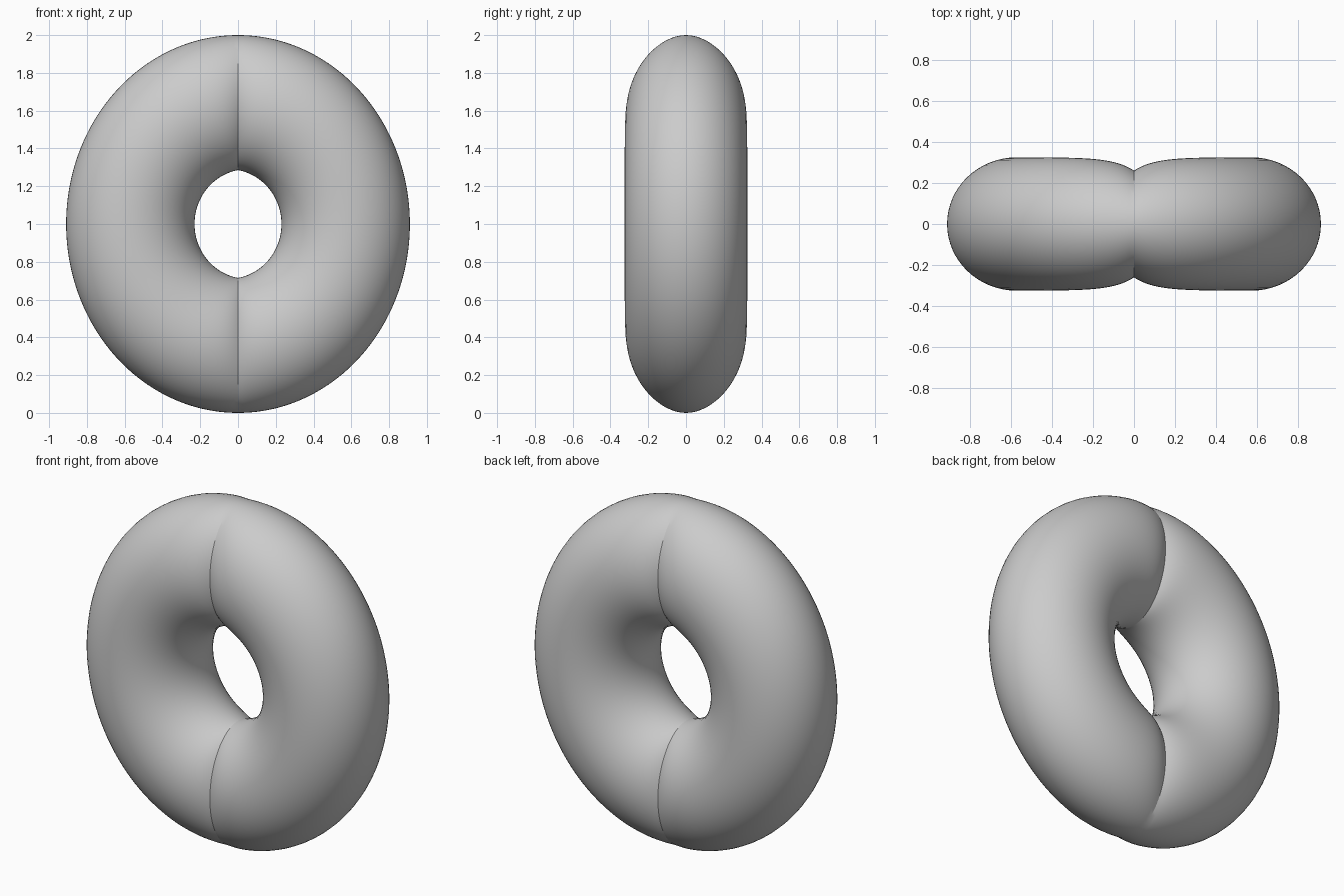
import bpy, bmesh
from math import sin, cos, pi, acos, exp

if "Cube" in bpy.data.objects:
    bpy.data.objects.remove(bpy.data.objects["Cube"])

N_HALF, N_SEC = 120, 64      # sections per half ring, points per section


def section(u, side):
    """Elliptical cross-section of one half ring at angle u (-90..90 deg)."""
    # outer rim: smooth ellipse
    ox, oz = 0.91 * cos(u), sin(u)
    # inner rim: arc stopped early, so the hole is pointed at the seam
    v = u / (pi / 2) * acos(0.05 / 0.28)
    ix, iz = 0.28 * cos(v) - 0.05, 0.29 * sin(v)
    # thickness pinches in near the seam
    t = 0.26 + 0.065 * (1 - exp(-cos(u) / 0.17))
    cx, cz, hx, hz = (ox + ix) / 2, (oz + iz) / 2, (ox - ix) / 2, (oz - iz) / 2
    pts = []
    for j in range(N_SEC):
        a = 2 * pi * j / N_SEC
        pts.append((side * (cx + hx * cos(a)), t * sin(a), 1 + cz + hz * cos(a)))
    return pts


# Right half runs bottom to top, left half mirrors it back down
angles = [-pi / 2 + pi * i / N_HALF for i in range(N_HALF)]
rings = [section(u, 1) for u in angles] + [section(-u, -1) for u in angles]

bm = bmesh.new()
loops = [[bm.verts.new(p) for p in r] for r in rings]
for k, a in enumerate(loops):
    b = loops[(k + 1) % len(loops)]
    for j in range(N_SEC):
        m = (j + 1) % N_SEC
        bm.faces.new((a[j], b[j], b[m], a[m]))
bmesh.ops.recalc_face_normals(bm, faces=bm.faces)

mesh = bpy.data.meshes.new("creased_ring")
bm.to_mesh(mesh)
bm.free()
ring = bpy.data.objects.new("creased_ring", mesh)
bpy.context.collection.objects.link(ring)

# Smooth surface with a sharp seam
bpy.context.view_layer.objects.active = ring
ring.select_set(True)
bpy.ops.object.shade_smooth_by_angle(angle=pi / 12)
